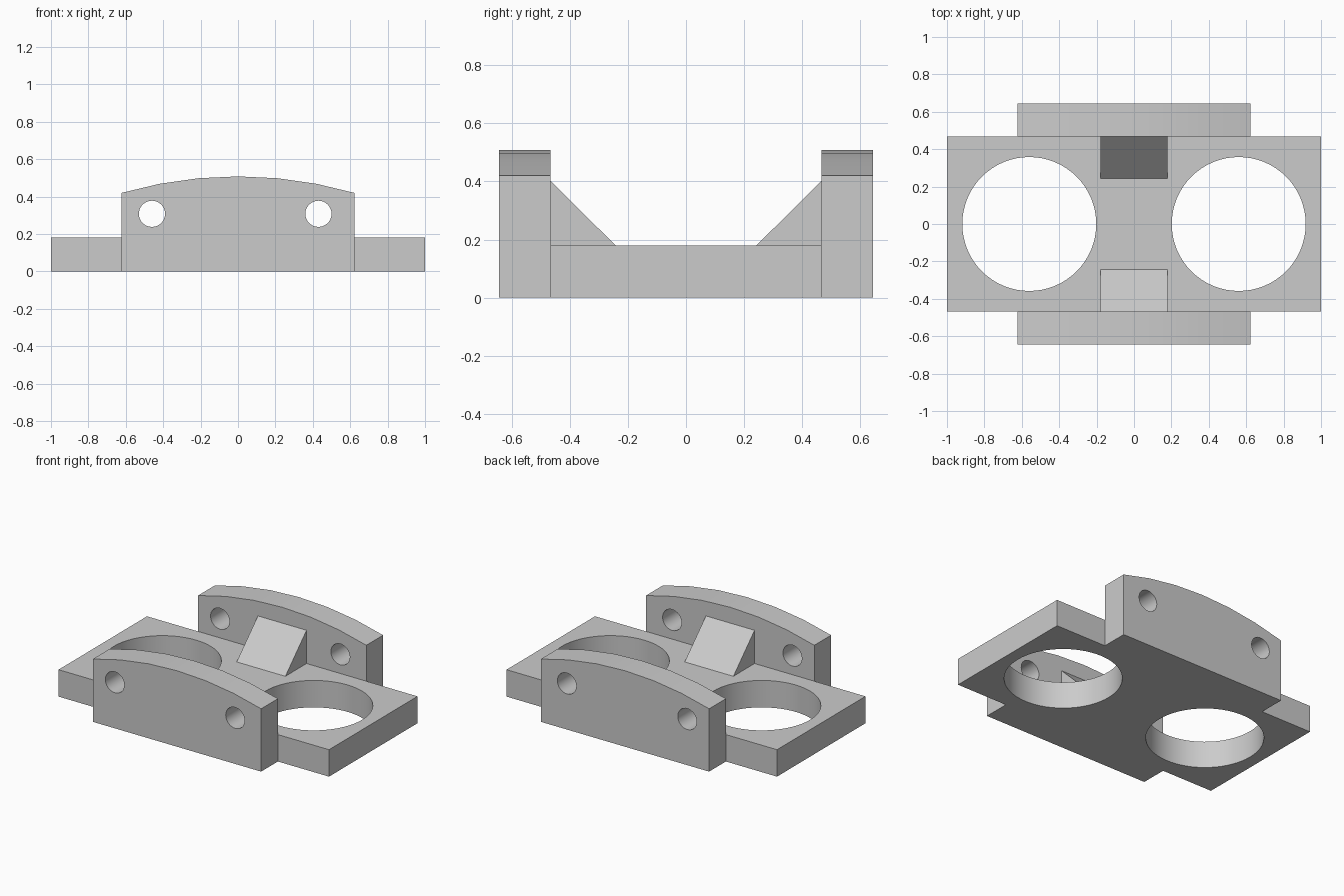
import bpy, bmesh, math
from mathutils import Matrix

cube = bpy.data.objects.get("Cube")
if cube:
    bpy.data.objects.remove(cube, do_unlink=True)

# Main dimensions
BASE_X, BASE_Y, BASE_Z = 1.0, 0.467, 0.18
PLATE_X, PLATE_Y = 0.622, 0.644
SHOULDER_Z, CROWN_Z = 0.42, 0.508

grey = bpy.data.materials.new("light_grey")
grey.use_nodes = True
colour = (0.6, 0.6, 0.6, 1)
grey.diffuse_color = colour
grey.node_tree.nodes["Principled BSDF"].inputs["Base Color"].default_value = colour


def add_object(name, bm):
    bmesh.ops.recalc_face_normals(bm, faces=bm.faces)
    mesh = bpy.data.meshes.new(name)
    bm.to_mesh(mesh)
    bm.free()
    mesh.materials.append(grey)
    obj = bpy.data.objects.new(name, mesh)
    bpy.context.collection.objects.link(obj)
    return obj


def prism(name, points, direction):
    """Extrude a closed outline of 3D points along a direction."""
    bm = bmesh.new()
    face = bm.faces.new([bm.verts.new(p) for p in points])
    new = bmesh.ops.extrude_face_region(bm, geom=[face])["geom"]
    verts = [g for g in new if isinstance(g, bmesh.types.BMVert)]
    bmesh.ops.translate(bm, verts=verts, vec=direction)
    return add_object(name, bm)


def drill(obj, centre, radius, axis, segments):
    """Cut a round through hole along the y or z axis."""
    bm = bmesh.new()
    turn = Matrix.Rotation(math.pi / 2, 4, 'X') if axis == 'Y' else Matrix()
    bmesh.ops.create_cone(bm, cap_ends=True, segments=segments, radius1=radius,
                          radius2=radius, depth=0.6,
                          matrix=Matrix.Translation(centre) @ turn)
    cutter = add_object("hole_cutter", bm)
    bpy.context.view_layer.objects.active = obj
    mod = obj.modifiers.new("hole", 'BOOLEAN')
    mod.operation, mod.solver, mod.object = 'DIFFERENCE', 'EXACT', cutter
    bpy.ops.object.modifier_apply(modifier=mod.name)
    bpy.data.objects.remove(cutter, do_unlink=True)


# Flat base with two large round openings
base = prism("base_plate", [(-BASE_X, -BASE_Y, 0), (BASE_X, -BASE_Y, 0),
                            (BASE_X, BASE_Y, 0), (-BASE_X, BASE_Y, 0)], (0, 0, BASE_Z))
for x in (-0.56, 0.56):
    drill(base, (x, 0, BASE_Z / 2), 0.358, 'Z', 64)
parts = [base]

# Arched top outline shared by both upright plates
rise = CROWN_Z - SHOULDER_Z
radius = (PLATE_X ** 2 + rise ** 2) / (2 * rise)
half = math.asin(PLATE_X / radius)
arc = [(radius * math.sin(half * i / 3), CROWN_Z - radius * (1 - math.cos(half * i / 3)))
       for i in range(3, -4, -1)]
outline = [(-PLATE_X, 0), (PLATE_X, 0)] + arc

for side, s in (("front", -1), ("back", 1)):
    # Upright plate with two bolt holes
    plate = prism(side + "_upright", [(x, s * BASE_Y, z) for x, z in outline],
                  (0, s * (PLATE_Y - BASE_Y), 0))
    for x in (-0.46, 0.43):
        drill(plate, (x, s * (BASE_Y + PLATE_Y) / 2, 0.308), 0.07, 'Y', 32)
    # Triangular brace between base and upright
    brace = prism(side + "_brace", [(-0.18, s * 0.243, BASE_Z), (-0.18, s * BASE_Y, BASE_Z),
                                    (-0.18, s * BASE_Y, 0.402)], (0.36, 0, 0))
    parts += [plate, brace]

# Smooth the curves and keep the edges sharp
bpy.ops.object.select_all(action='DESELECT')
for part in parts:
    part.select_set(True)
bpy.context.view_layer.objects.active = base
bpy.ops.object.shade_smooth_by_angle(angle=math.radians(30))
